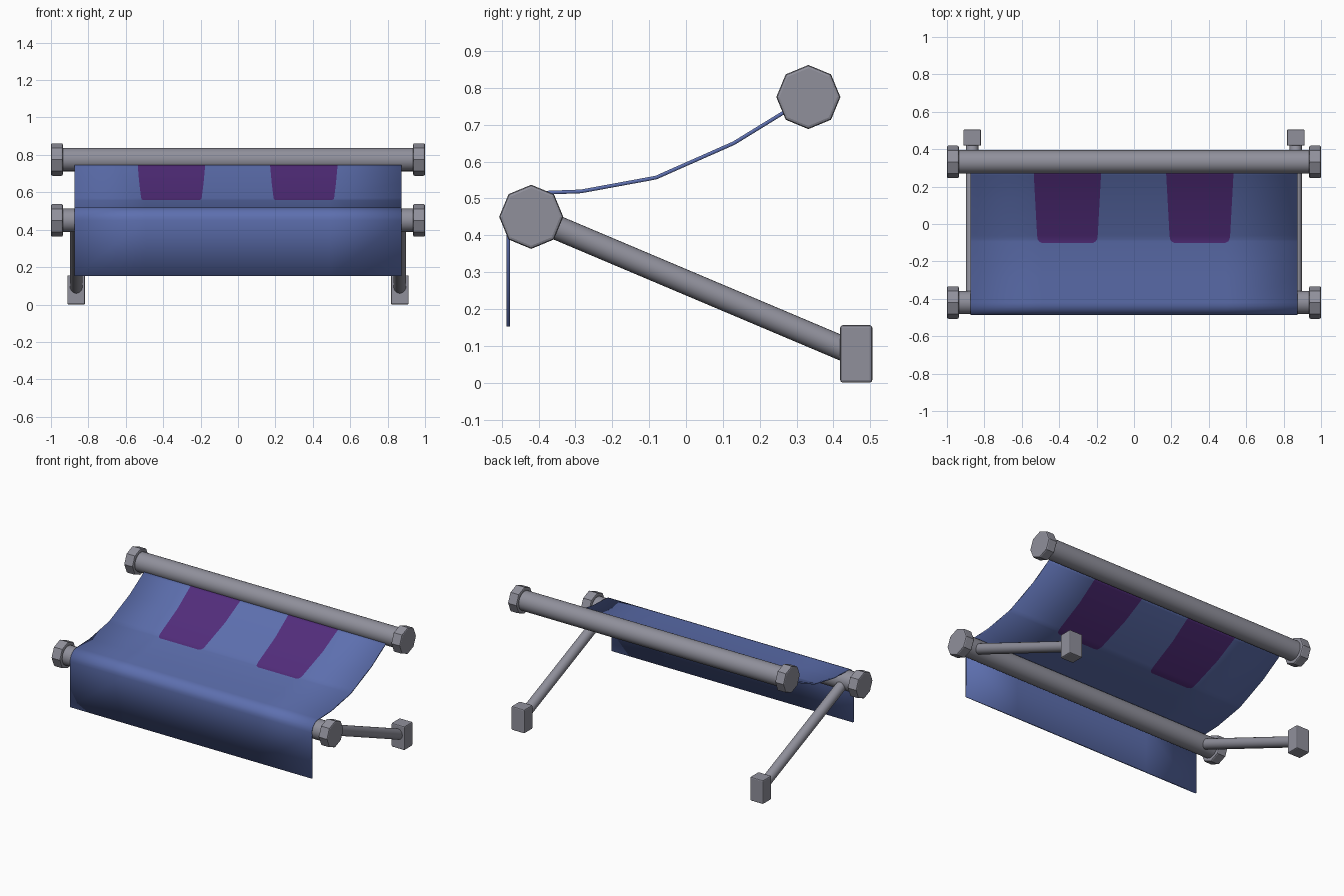
import bpy, bmesh, math
from mathutils import Vector

if "Cube" in bpy.data.objects:
    bpy.data.objects.remove(bpy.data.objects["Cube"])


def mat(name, rgb):
    m = bpy.data.materials.new(name)
    m.diffuse_color = (*rgb, 1)
    m.use_nodes = True
    m.node_tree.nodes["Principled BSDF"].inputs["Base Color"].default_value = m.diffuse_color
    return m


METAL = mat("grey metal", (0.28, 0.28, 0.33))
BLUE = mat("blue fabric", (0.11, 0.16, 0.43))
PURPLE = mat("purple patch", (0.085, 0.026, 0.20))


def finish(name, smooth=False):
    o = bpy.context.object
    o.name = name
    o.data.materials.append(METAL)
    if smooth:
        bpy.ops.object.shade_smooth_by_angle(angle=math.radians(40))
    return o


def bevel(o, width):
    b = o.modifiers.new("bevel", 'BEVEL')
    b.width, b.segments = width, 2
    b.limit_method, b.angle_limit = 'ANGLE', math.radians(60)


def tube(name, a, b, r, sides=32):
    a, b = Vector(a), Vector(b)
    d = b - a
    bpy.ops.mesh.primitive_cylinder_add(
        vertices=sides, radius=r, depth=d.length, location=(a + b) / 2,
        rotation=d.to_track_quat('Z', 'Y').to_euler())
    return finish(name, sides > 8)


FRONT = (-0.42, 0.45)
BACK = (0.332, 0.775)

# rollers with octagonal end caps
for label, (y, z) in (("front", FRONT), ("back", BACK)):
    tube(label + "_roller", (-0.97, y, z), (0.97, y, z), 0.0625)
    for s, side in ((-1, "left"), (1, "right")):
        cap = tube(f"{label}_cap_{side}", (s * 0.936, y, z), (s, y, z), 0.087, 8)
        bevel(cap, 0.008)

# support arms and wall blocks
for s, side in ((-1, "left"), (1, "right")):
    tube("arm_" + side, (s * 0.865, *FRONT), (s * 0.865, 0.46, 0.078), 0.033, 24)
    bpy.ops.mesh.primitive_cube_add(size=1, location=(s * 0.865, 0.462, 0.078))
    block = bpy.context.object
    block.scale = (0.095, 0.087, 0.156)
    bpy.ops.object.transform_apply(location=False, rotation=False, scale=True)
    bevel(finish("wall_block_" + side), 0.007)

# fabric side profile: valance, wrap round the front roller, sagging slope
profile = [(-0.482, 0.152), (-0.482, 0.45)]
for i in range(1, 6):
    t = math.radians(180 - 15 * i)
    profile.append((FRONT[0] + 0.0635 * math.cos(t), FRONT[1] + 0.0635 * math.sin(t)))
profile += [(-0.42, 0.514), (-0.285, 0.519), (-0.10, 0.553)]
first_patch_row = len(profile) - 1
profile += [(-0.092, 0.5545), (-0.08, 0.557), (-0.06, 0.566),
            (0.13, 0.65), (0.265, 0.733), (0.29, 0.748)]


def half_width(y):
    """Patch half width: rounded lower corners, then a slight taper."""
    w = 0.162 + 0.018 * max(0.0, min(1.0, (y + 0.06) / 0.33))
    k = max(0.0, min(1.0, (y + 0.10) / 0.04))
    return w - 0.025 * (1 - math.sqrt(1 - (1 - k) ** 2))


# fabric sheet with the two patches cut in as columns of faces
bm = bmesh.new()
rows = []
for y, z in profile:
    w = half_width(y)
    xs = (-0.875, -0.356 - w, -0.356 + w, 0.352 - w, 0.352 + w, 0.875)
    rows.append([bm.verts.new((x, y, z)) for x in xs])
for j in range(len(rows) - 1):
    for i in range(5):
        f = bm.faces.new((rows[j][i], rows[j][i + 1], rows[j + 1][i + 1], rows[j + 1][i]))
        f.material_index = 1 if i in (1, 3) and j >= first_patch_row else 0
me = bpy.data.meshes.new("fabric")
bm.to_mesh(me)
bm.free()
me.materials.append(BLUE)
me.materials.append(PURPLE)
fabric = bpy.data.objects.new("fabric", me)
bpy.context.collection.objects.link(fabric)
solid = fabric.modifiers.new("thickness", 'SOLIDIFY')
solid.thickness, solid.offset = 0.010, 0
bpy.ops.object.select_all(action='DESELECT')
fabric.select_set(True)
bpy.context.view_layer.objects.active = fabric
bpy.ops.object.shade_smooth_by_angle(angle=math.radians(40))
for e in me.edges:  # keep the cloth's cut border crisp
    if e.is_loose:
        e.use_edge_sharp = True
